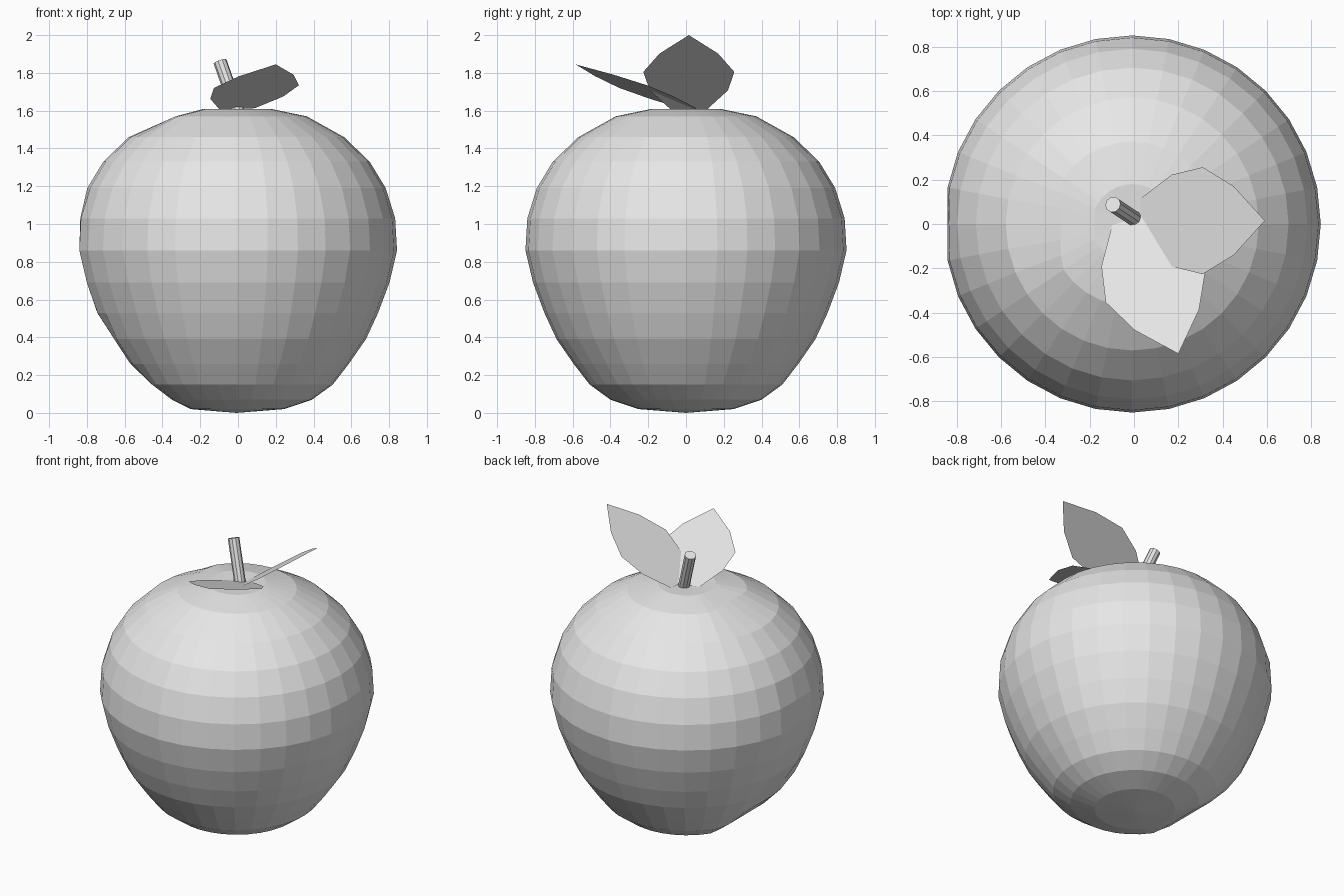
import bpy
import bmesh
from math import cos, sin, tau
from mathutils import Vector

cube = bpy.data.objects.get("Cube")
if cube:
    bpy.data.objects.remove(cube, do_unlink=True)

# One plain grey for every part
grey = bpy.data.materials.new("plain_grey")
grey.use_nodes = True
colour = (0.8, 0.8, 0.8, 1)
grey.diffuse_color = colour
grey.node_tree.nodes["Principled BSDF"].inputs["Base Color"].default_value = colour


def add_object(name, bm):
    mesh = bpy.data.meshes.new(name)
    bm.to_mesh(mesh)
    bm.free()
    mesh.materials.append(grey)
    obj = bpy.data.objects.new(name, mesh)
    bpy.context.collection.objects.link(obj)
    return obj


# Fruit body: rings of (radius, height, flattened limit on the -x side)
SIDES = 32
CENTRE_X = -0.008
profile = [
    (0.25, 0.02, 0.25), (0.40, 0.07, 0.35), (0.51, 0.15, 0.455),
    (0.595, 0.26, 0.57), (0.685, 0.39, 0.655), (0.75, 0.53, 0.745),
    (0.81, 0.69, 0.80), (0.85, 0.86, 0.84), (0.84, 1.03, 0.835),
    (0.79, 1.19, 0.80), (0.705, 1.33, 0.72), (0.57, 1.46, 0.59),
    (0.372, 1.57, 0.33), (0.18, 1.61, 0.18),
]
bm = bmesh.new()
rings = []
for radius, z, limit in profile:
    ring = []
    for i in range(SIDES):
        a = tau * i / SIDES
        x = max(CENTRE_X + radius * cos(a), -limit)
        ring.append(bm.verts.new((x, radius * sin(a), z)))
    rings.append(ring)
bottom = bm.verts.new((CENTRE_X, 0, 0))
top = bm.verts.new((CENTRE_X, 0, 1.6))
for i in range(SIDES):
    j = (i + 1) % SIDES
    for low, high in zip(rings, rings[1:]):
        bm.faces.new((low[i], low[j], high[j], high[i]))
    bm.faces.new((bottom, rings[0][j], rings[0][i]))
    bm.faces.new((top, rings[-1][i], rings[-1][j]))
add_object("fruit_body", bm)

# Leaning stem
start, end = Vector((0.0, 0.025, 1.59)), Vector((-0.095, 0.088, 1.86))
bm = bmesh.new()
bmesh.ops.create_cone(bm, cap_ends=True, segments=10, radius1=0.036,
                      radius2=0.036, depth=(end - start).length)
stem = add_object("stem", bm)
stem.location = (start + end) / 2
stem.rotation_euler = (end - start).to_track_quat("Z", "Y").to_euler()


# Thin flat leaves with a pointed tip
def add_leaf(name, base, along, across):
    base, along, across = Vector(base), Vector(along), Vector(across)
    widths = [0.1, 0.207, 0.241, 0.155]
    left = [base + along * k / 4 + across * w for k, w in enumerate(widths)]
    right = [base + along * k / 4 - across * w for k, w in enumerate(widths)]
    bm = bmesh.new()
    outline = right + [base + along] + left[::-1]
    bm.faces.new([bm.verts.new(p) for p in outline])
    add_object(name, bm)


add_leaf("side_leaf", (0.03, 0.015, 1.61), (0.56, 0, 0.39), (0, 1, 0))
add_leaf("front_leaf", (-0.005, 0.025, 1.61), (0.205, -0.61, 0.235), (0.934, 0.303, 0.03))
